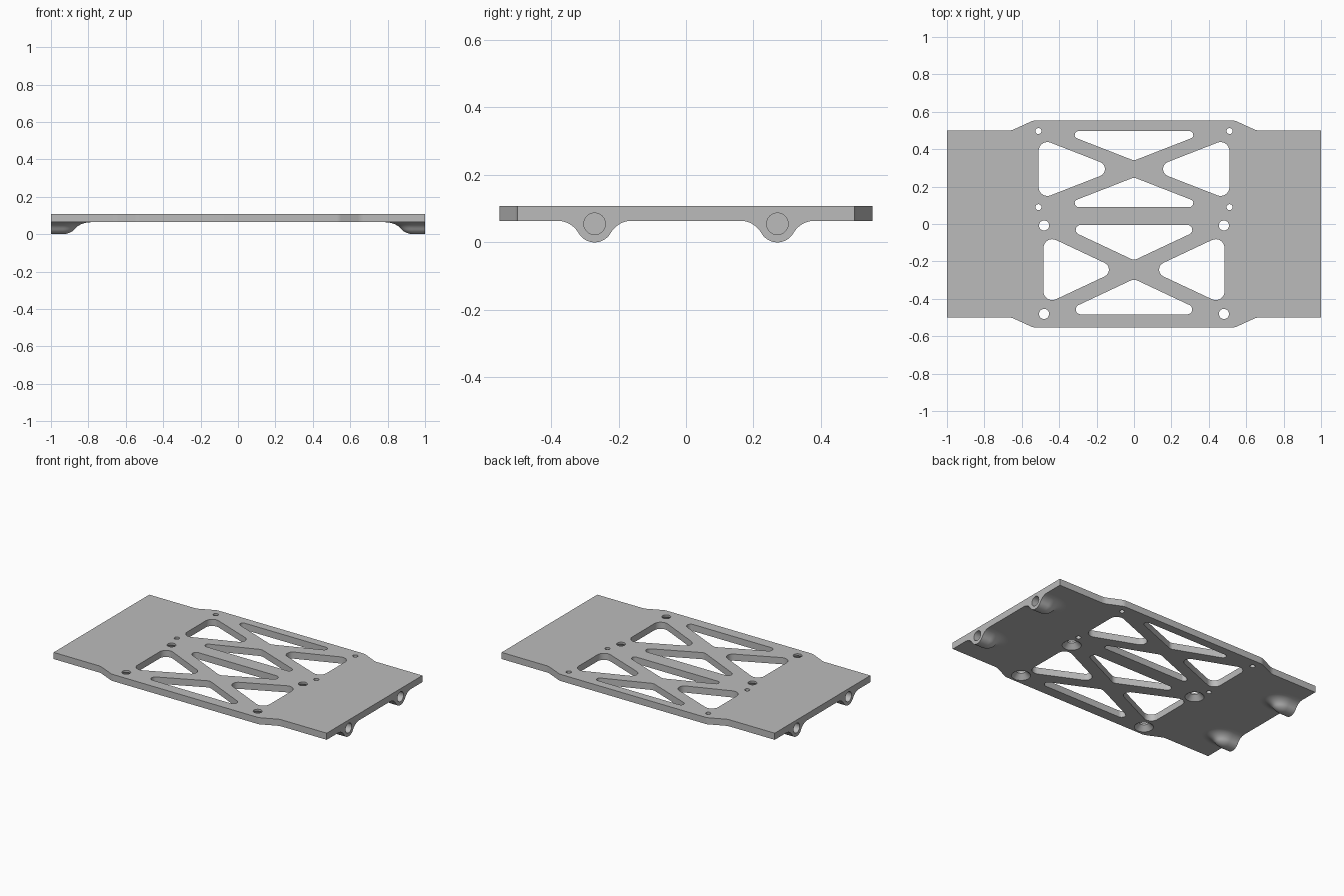
import bpy, bmesh, math
from mathutils import Vector

if "Cube" in bpy.data.objects:
    bpy.data.objects.remove(bpy.data.objects["Cube"])

BOTTOM, TOP = 0.064, 0.108       # plate underside and upper face
BOSS_Y, BORE_Z, BORE_R = 0.271, 0.055, 0.032

grey = bpy.data.materials.new("matte grey")
grey.use_nodes = True
grey.diffuse_color = (0.5, 0.5, 0.5, 1)
grey.node_tree.nodes["Principled BSDF"].inputs["Base Color"].default_value = (0.5, 0.5, 0.5, 1)


def finish(bm, name):
    bmesh.ops.remove_doubles(bm, verts=bm.verts, dist=1e-5)
    bmesh.ops.recalc_face_normals(bm, faces=bm.faces)
    mesh = bpy.data.meshes.new(name)
    bm.to_mesh(mesh)
    bm.free()
    mesh.materials.append(grey)
    ob = bpy.data.objects.new(name, mesh)
    bpy.context.collection.objects.link(ob)
    return ob


def rounded(corners, steps=8):
    """Outline with each (x, y, radius) corner replaced by a tangent arc."""
    pts = []
    for i, (x, y, r) in enumerate(corners):
        p = Vector((x, y))
        a = (Vector(corners[i - 1][:2]) - p).normalized()
        b = (Vector(corners[(i + 1) % len(corners)][:2]) - p).normalized()
        if r == 0:
            pts.append(p)
            continue
        half = a.angle(b) / 2
        centre = p + (a + b).normalized() * r / math.sin(half)
        start = p + a * r / math.tan(half) - centre
        end = p + b * r / math.tan(half) - centre
        sweep = start.angle_signed(end)
        for k in range(steps + 1):
            t = -sweep * k / steps
            c, s = math.cos(t), math.sin(t)
            pts.append(centre + Vector((start.x * c - start.y * s, start.x * s + start.y * c)))
    return pts


def loft(bm, rings):
    """Closed solid through a list of equal-length rings."""
    rows = [[bm.verts.new(p) for p in ring] for ring in rings]
    for lo, hi in zip(rows, rows[1:]):
        for j in range(len(lo)):
            k = (j + 1) % len(lo)
            bm.faces.new((lo[j], lo[k], hi[k], hi[j]))
    bm.faces.new(rows[0][::-1])
    bm.faces.new(rows[-1])


def prism(bm, outline, z0, z1):
    loft(bm, [[(p.x, p.y, z) for p in outline] for z in (z0, z1)])


def circle(r, n=32):
    return [Vector((r * math.cos(math.tau * i / n), r * math.sin(math.tau * i / n))) for i in range(n)]


# Plate outline, widened in the middle
quarter = [(1, 0.5, 0), (0.655, 0.5, 0.08), (0.54, 0.553, 0.06)]
half = quarter + [(-x, y, r) for x, y, r in quarter[::-1]]
bm = bmesh.new()
prism(bm, rounded(half + [(-x, -y, r) for x, y, r in half]), BOTTOM, TOP)
plate = finish(bm, "base_plate")

# All openings gathered in one cutter
bm = bmesh.new()
Z0, Z1 = BOTTOM - 0.03, TOP + 0.03


def truss(cy, base, apex, slope, tip_r, side_x, side_tip):
    """Two long slots and two side windows that leave an X of struts."""
    for s in (1, -1):
        reach = (base - apex) / slope
        slot = [(-reach, cy + s * base, tip_r), (reach, cy + s * base, tip_r), (0, cy + s * apex, 0.04)]
        prism(bm, rounded(slot), Z0, Z1)
        h = slope * (side_x - side_tip)
        window = [(s * side_x, cy + h, 0.047), (s * side_x, cy - h, 0.047), (s * side_tip, cy, 0.04)]
        prism(bm, rounded(window), Z0, Z1)


truss(0.294, 0.203, 0.045, 0.39, 0.0204, 0.51, 0.085)
truss(-0.244, 0.239, 0.05, 0.47, 0.026, 0.484, 0.08)

for sx in (1, -1):
    # Small through holes
    for y in (0.497, 0.09):
        prism(bm, [p + Vector((sx * 0.511, y)) for p in circle(0.016)], Z0, Z1)
    # Screw holes countersunk from below
    for y in (-0.008, -0.481):
        profile = [(0.058, Z0), (0.058, BOTTOM), (0.027, BOTTOM + 0.031), (0.027, Z1)]
        loft(bm, [[(sx * 0.481 + p.x, y + p.y, z) for p in circle(r)] for r, z in profile])
    # Blind end bores
    for sy in (1, -1):
        loft(bm, [[(sx * x, sy * BOSS_Y + p.x, BORE_Z + p.y) for p in circle(BORE_R)]
                  for x in (0.9, 1.05)])
cutter = finish(bm, "hole_cutter")
cutter.hide_render = True

# Bosses: round nose with a concave flare, fading inwards along the plate
NOSE, FLARE, SPREAD, START, FADE = 0.055, 0.0715, 0.11, 0.94, 0.155
turn = math.radians(60.4)
section = [(NOSE * math.sin(turn * i / 10), NOSE - NOSE * math.cos(turn * i / 10)) for i in range(11)]
section += [(SPREAD - FLARE * math.sin(turn * (1 - i / 10)),
             BOTTOM - FLARE + FLARE * math.cos(turn * (1 - i / 10))) for i in range(1, 11)]


def boss(name, sx, sy):
    bm = bmesh.new()
    rows = []
    for d, z in section:
        path = [(1, -d)]
        for k in range(25):
            t = math.pi * k / 24
            path.append((START - d * FADE / SPREAD * math.sin(t), -d * math.cos(t)))
        path.append((1, d))
        rows.append([bm.verts.new((sx * x, sy * BOSS_Y + y, z)) for x, y in path])
    for lo, hi in zip(rows, rows[1:]):
        for j in range(len(lo) - 1):
            bm.faces.new((lo[j], lo[j + 1], hi[j + 1], hi[j]))
    bm.faces.new(rows[-1])
    bm.faces.new([r[0] for r in rows[::-1]] + [r[-1] for r in rows[1:]])
    return finish(bm, name)


parts = [plate]
for sx, end in ((1, "left"), (-1, "right")):
    for sy, side in ((1, "back"), (-1, "front")):
        parts.append(boss(f"{end}_{side}_boss", sx, sy))

# Cut the openings and shade
for ob in parts:
    mod = ob.modifiers.new("holes", "BOOLEAN")
    mod.operation, mod.solver, mod.object = "DIFFERENCE", "EXACT", cutter
    bpy.ops.object.select_all(action="DESELECT")
    bpy.context.view_layer.objects.active = ob
    ob.select_set(True)
    bpy.ops.object.modifier_apply(modifier=mod.name)
    bpy.ops.object.shade_smooth_by_angle(angle=math.radians(30))
bpy.data.objects.remove(cutter)
